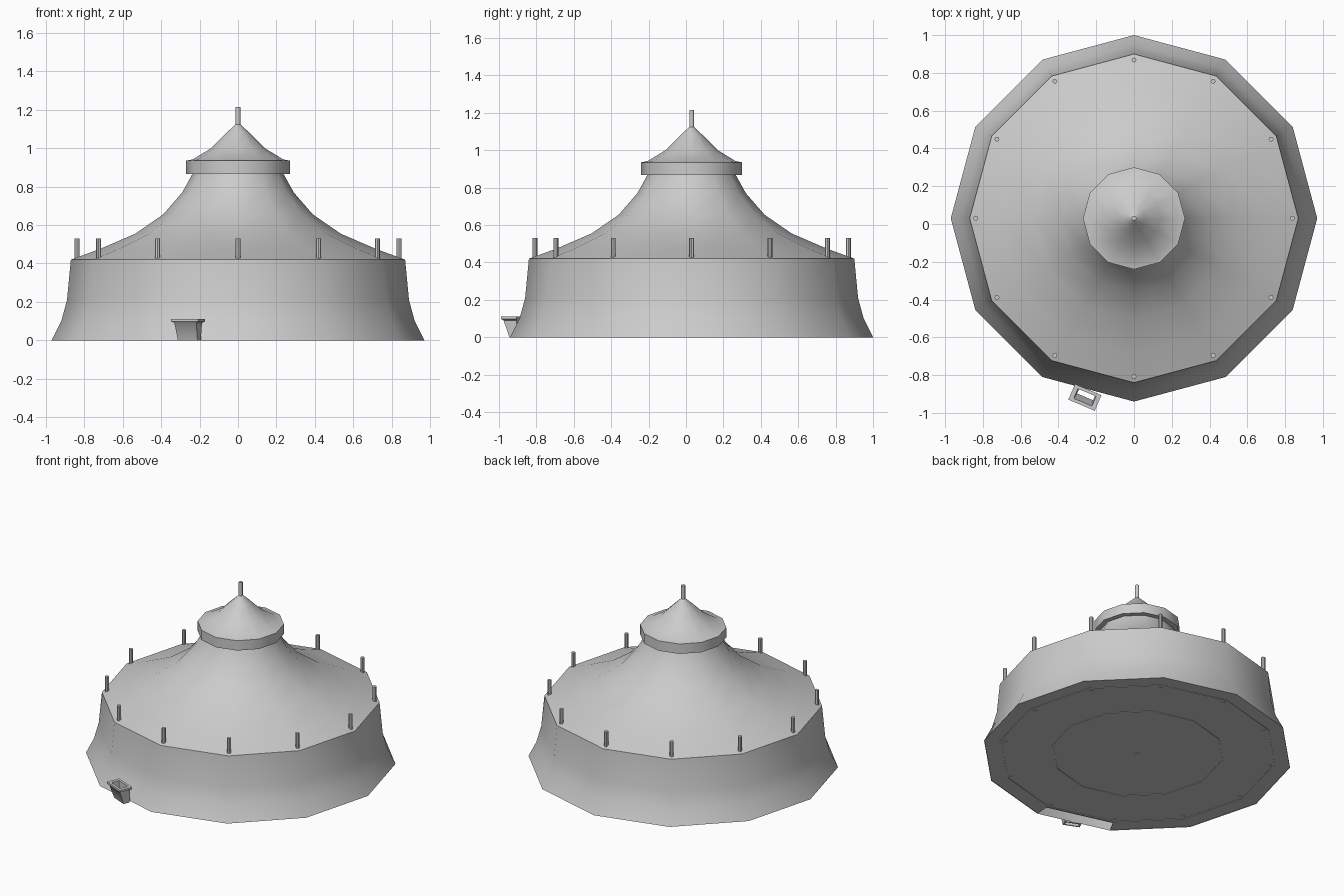
import bpy, bmesh, math
from mathutils import Vector

old = bpy.data.objects.get("Cube")
if old:
    bpy.data.objects.remove(old)

CENTRE_Y = 0.03
SIDES = 12

canvas = bpy.data.materials.new("grey canvas")
canvas.use_nodes = True
colour = (0.6, 0.6, 0.6, 1)
canvas.diffuse_color = colour
canvas.node_tree.nodes["Principled BSDF"].inputs["Base Color"].default_value = colour


def finish(name, bm, flip=False):
    bmesh.ops.recalc_face_normals(bm, faces=bm.faces)
    if flip:
        bmesh.ops.reverse_faces(bm, faces=bm.faces)
    mesh = bpy.data.meshes.new(name)
    bm.to_mesh(mesh)
    bm.free()
    mesh.materials.append(canvas)
    obj = bpy.data.objects.new(name, mesh)
    bpy.context.collection.objects.link(obj)
    bpy.ops.object.select_all(action='DESELECT')
    obj.select_set(True)
    bpy.context.view_layer.objects.active = obj
    bpy.ops.object.shade_smooth_by_angle(angle=math.radians(40))
    return obj


def bridge(bm, loops, closed=False):
    pairs = list(zip(loops, loops[1:]))
    if closed:
        pairs.append((loops[-1], loops[0]))
    for a, b in pairs:
        n = len(a)
        for i in range(n):
            j = (i + 1) % n
            bm.faces.new((a[i], a[j], b[j], b[i]))


def lathe(name, profile, sides=SIDES, at=(0, CENTRE_Y), closed=False, caps=False):
    bm = bmesh.new()
    loops = []
    for r, z in profile:
        angles = [math.tau * i / sides for i in range(sides)]
        loops.append([bm.verts.new((at[0] + r * math.cos(a), at[1] + r * math.sin(a), z))
                      for a in angles])
    bridge(bm, loops, closed)
    if caps:
        bm.faces.new(loops[0])
        bm.faces.new(loops[-1])
    return finish(name, bm)


# Canvas shells
lathe("tent_wall", [(0.97, 0), (0.92, 0.10), (0.89, 0.21), (0.87, 0.42)])
lathe("tent_roof", [(0.87, 0.42), (0.72, 0.475), (0.535, 0.555), (0.39, 0.655),
                    (0.29, 0.77), (0.235, 0.87), (0.225, 0.90)])
lathe("vent_band", [(0.225, 0.867), (0.27, 0.867), (0.27, 0.935), (0.225, 0.935)], closed=True)
lathe("vent_cap", [(0.27, 0.935), (0.235, 0.942), (0.14, 1.0), (0.06, 1.08), (0.012, 1.125)])

# Poles
lathe("centre_pole", [(0.013, 0), (0.013, 1.215)], sides=10, caps=True)
for i in range(SIDES):
    a = math.tau * i / SIDES
    spot = (0.838 * math.cos(a), CENTRE_Y + 0.838 * math.sin(a))
    lathe(f"edge_pole_{i + 1}", [(0.013, 0), (0.013, 0.53)], sides=8, at=spot, caps=True)

# Ground sheet, left open in the panel behind the trough
bm = bmesh.new()
rings = [[bm.verts.new((r * math.cos(math.tau * i / SIDES),
                        CENTRE_Y + r * math.sin(math.tau * i / SIDES), 0.003))
          for i in range(SIDES)] for r in (0.87, 0.968)]
bm.faces.new(rings[0])
for i in range(SIDES):
    j = (i + 1) % SIDES
    if i != 8:
        bm.faces.new((rings[0][i], rings[1][i], rings[1][j], rings[0][j]))
finish("ground_sheet", bm, flip=True)
for name, r in (("outer_floor_seam", 0.86), ("inner_floor_seam", 0.53)):
    lathe(name, [(r, 0.006), (r, 0), (r + 0.014, 0), (r + 0.014, 0.006)], closed=True)

# Tapered trough: half width, inner depth, outer depth, height
bm = bmesh.new()
middle = Vector((-0.26, -0.918, 0))
along = Vector((0.92, -0.39, 0))
out = Vector((-0.39, -0.92, 0))
loops = []
for hw, back, front, z in [(0.055, -0.04, 0.005, 0), (0.062, -0.04, 0.036, 0.09),
                           (0.076, -0.045, 0.045, 0.098), (0.076, -0.045, 0.045, 0.112),
                           (0.052, -0.028, 0.028, 0.112), (0.046, -0.03, -0.003, 0)]:
    corners = [(-hw, back), (hw, back), (hw, front), (-hw, front)]
    loops.append([bm.verts.new(middle + along * u + out * v + Vector((0, 0, z)))
                  for u, v in corners])
bridge(bm, loops, closed=True)
finish("entrance_trough", bm)
